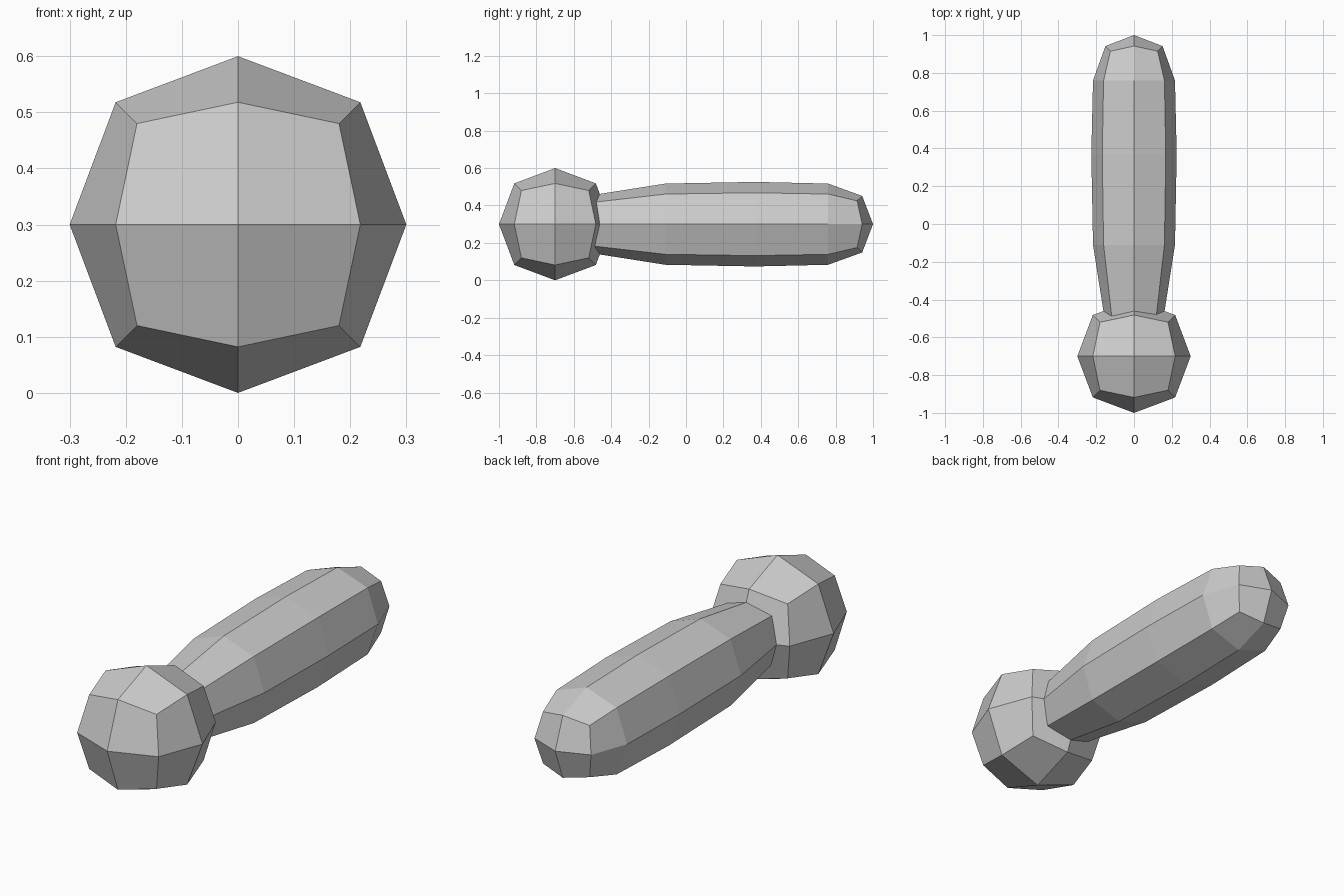
import bpy, bmesh

if "Cube" in bpy.data.objects:
    bpy.data.objects.remove(bpy.data.objects["Cube"])


def finish(bm, name):
    bmesh.ops.recalc_face_normals(bm, faces=bm.faces)
    mesh = bpy.data.meshes.new(name)
    bm.to_mesh(mesh)
    bm.free()
    obj = bpy.data.objects.new(name, mesh)
    bpy.context.collection.objects.link(obj)
    return obj


# Head: rounded cube, two by two quads per side
bm = bmesh.new()
bmesh.ops.create_cube(bm, size=2)
bmesh.ops.subdivide_edges(bm, edges=bm.edges[:], cuts=1, use_grid_fill=True)
for v in bm.verts:
    outer = sum(abs(c) > 0.5 for c in v.co)
    v.co *= {1: 0.3, 2: 0.218, 3: 0.18}[outer]
finish(bm, "head").location = (0, -0.7, 0.3)

# Body: eight-sided rings as (y middle, y corner, radius, corner offset)
rings = [
    (-0.60, -0.60, 0.140, 0.105),
    (-0.11, -0.11, 0.217, 0.161),
    (0.37, 0.37, 0.226, 0.168),
    (0.76, 0.76, 0.217, 0.161),
    (0.942, 0.915, 0.151, 0.125),
]
around = [(1, 0), (1, 1), (0, 1), (-1, 1), (-1, 0), (-1, -1), (0, -1), (1, -1)]
bm = bmesh.new()
loops = []
for ym, yc, r, c in rings:
    loops.append([bm.verts.new((x * c, yc, z * c) if x and z else (x * r, ym, z * r))
                  for x, z in around])
for a, b in zip(loops, loops[1:]):
    for i in range(8):
        j = (i + 1) % 8
        bm.faces.new((a[i], a[j], b[j], b[i]))

# Tip of four quads, and the rear end hidden inside the head
tip = bm.verts.new((0, 1, 0))
for i in range(0, 8, 2):
    bm.faces.new((tip, loops[-1][i], loops[-1][i + 1], loops[-1][(i + 2) % 8]))
bm.faces.new(loops[0])
finish(bm, "body").location = (0, 0, 0.3)
